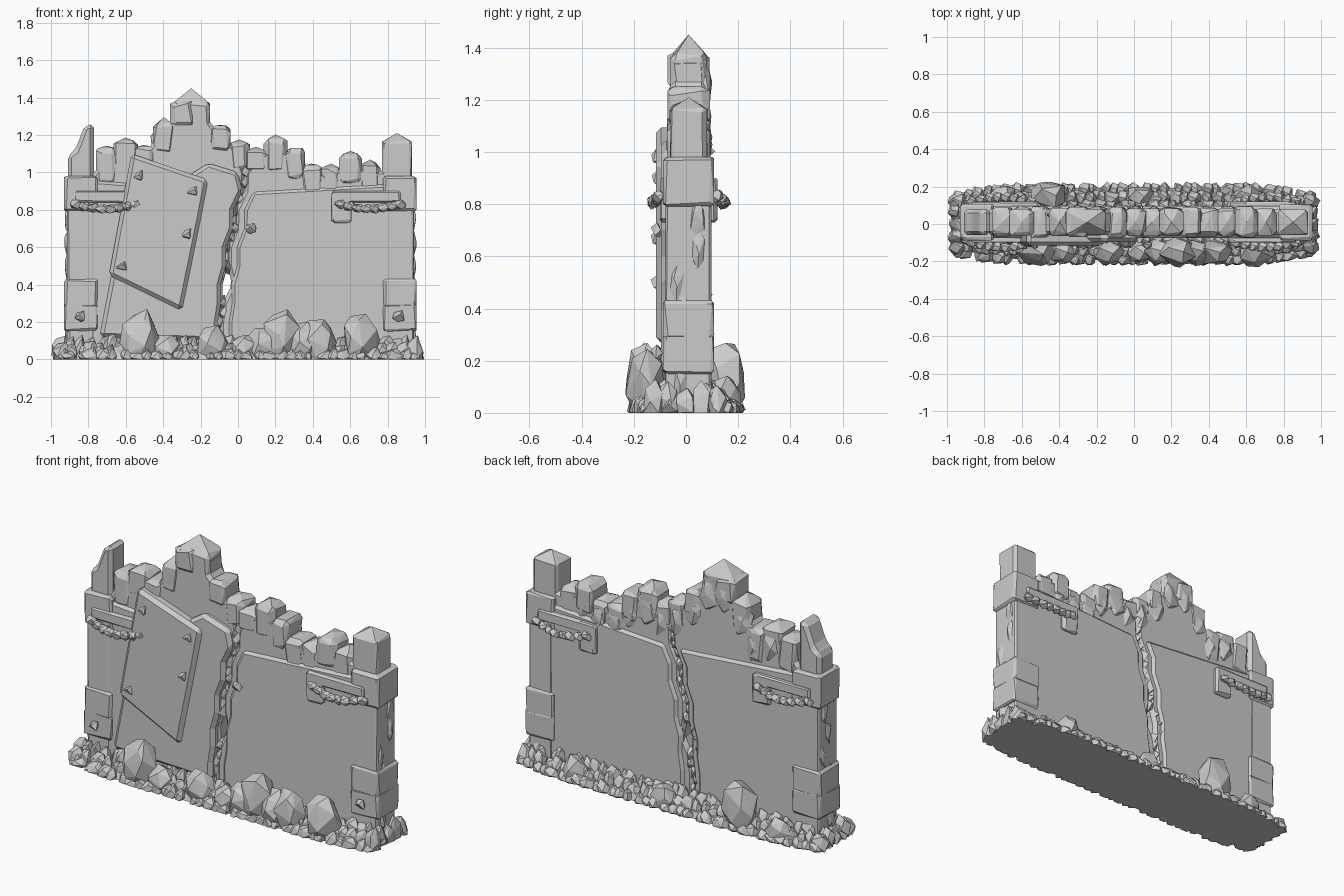
import bpy, bmesh, random
from math import pi, cos, sin
from mathutils import Vector

random.seed(11)
vary = random.uniform
FRONT, BACK = -.06, .08
MIDDLE = (FRONT + BACK) / 2

if "Cube" in bpy.data.objects:
    bpy.data.objects.remove(bpy.data.objects["Cube"], do_unlink=True)

stone = bpy.data.materials.new("grey stone")
stone.use_nodes = True
stone.diffuse_color = (.6, .6, .6, 1)
shader = stone.node_tree.nodes["Principled BSDF"]
shader.inputs["Base Color"].default_value = stone.diffuse_color


def finish(bm, name, bevel=0):
    bmesh.ops.recalc_face_normals(bm, faces=bm.faces)
    mesh = bpy.data.meshes.new(name)
    bm.to_mesh(mesh)
    bm.free()
    mesh.materials.append(stone)
    part = bpy.data.objects.new(name, mesh)
    bpy.context.collection.objects.link(part)
    if bevel:
        chipped = part.modifiers.new("chipped edges", 'BEVEL')
        chipped.width, chipped.segments = bevel, 1
        chipped.limit_method = 'ANGLE'


def hull(bm, points):
    verts = [bm.verts.new(p) for p in points]
    bmesh.ops.convex_hull(bm, input=verts)
    for vert in verts:
        if vert.is_valid and not vert.link_faces:
            bm.verts.remove(vert)


def rock(bm, centre, width, depth, height, count=14):
    """Faceted boulder, cut flat at the ground."""
    points = []
    for i in range(count):
        level = 1 - (i + i + 1) / count
        turn = i * 2.4 + vary(-.4, .4)
        ring = (1 - level * level) ** .5
        spot = Vector((cos(turn) * ring * width, sin(turn) * ring * depth, level * height))
        spot = Vector(centre) + spot * vary(.9, 1.1)
        spot.x = max(-1, min(1, spot.x))
        spot.z = max(0, spot.z)
        points.append(spot)
    hull(bm, points)


def block(bm, x, half_width, bottom, top, proud=0, chip=.02, peak=0):
    """Rough block through the wall, with chipped corners and a pointed top."""
    centre = Vector((x, MIDDLE, (bottom + top) / 2))
    half = Vector((half_width, (BACK - FRONT) / 2 + proud, (top - bottom) / 2))
    points = [Vector((x, MIDDLE, top + peak))] if peak else []
    for sx in (-1, 1):
        for sy in (-1, 1):
            for sz in (-1, 1):
                for full_axis in range(3):
                    corner = Vector((sx, sy, sz))
                    for axis in range(3):
                        cut = 0 if axis == full_axis else chip * vary(.3, 1)
                        corner[axis] *= half[axis] - cut
                    points.append(centre + corner)
    hull(bm, points)


def slab(name, outline, front, back, bevel=.02):
    """Outline in x and z, extruded through the wall thickness."""
    bm = bmesh.new()
    face = bm.faces.new([bm.verts.new((x, front, z)) for x, z in outline])
    made = bmesh.ops.extrude_face_region(bm, geom=[face])["geom"]
    moved = [item for item in made if isinstance(item, bmesh.types.BMVert)]
    bmesh.ops.translate(bm, vec=(0, back - front, 0), verts=moved)
    finish(bm, name, bevel)


def crack(z):
    return .15 * z * z - .1 + .012 * sin(30 * z)


def crack_edge(shift, top=10, gap=0):
    """Points down the crack, with an optional opening low in the wall."""
    levels = [step / 10 for step in range(top, -1, -1)]
    return [(crack(z) + shift + (gap if z == .4 else 0), z) for z in levels]


# Broken skyline, one height per stone
heights = [1, 1, 1.13, 1.17, 1.14, 1.27, 1.38, 1.37, 1.25, 1.16,
           1.12, 1.18, 1.13, 1.04, 1.03, 1.1, 1.05, 1.05, 1]
skyline = [((i - 9) / 10, height) for i, height in enumerate(heights)]
left_top = [(x, z - .04) for x, z in skyline if x <= 0]
right_top = [(x, z - .04) for x, z in reversed(skyline) if x > 0]

# Wall halves, meeting at the crack
slab("wall_core_left", [(-.9, 0)] + left_top + crack_edge(0), FRONT, BACK)
slab("wall_core_right", [(.93, 0)] + right_top + crack_edge(0, gap=.05), FRONT, BACK)

# Thicker lower facing on each side of the crack
slab("facing_left", [(-.88, 0), (-.88, .97)] + crack_edge(-.04, 9),
     FRONT - .015, BACK + .015)
slab("facing_right", [(.94, 0), (.94, .95)] + crack_edge(.045, 9),
     FRONT - .015, BACK + .015)

# Slipped panels on the front
slab("slipped_panel_lower", [(-.74, .12), (-.62, .75), (-.16, 1.05), (0, 1)]
     + crack_edge(-.01, 9)[:-1], FRONT - .035, MIDDLE)
slab("slipped_panel_upper", [(-.57, 1.1), (-.16, .96), (-.2, .75), (-.3, .26), (-.69, .45)],
     FRONT - .055, MIDDLE)

# Cap stones along the skyline, with the summit stone
bm = bmesh.new()
for x, top in skyline[2:-2]:
    block(bm, x + vary(-.01, .01), vary(.05, .065), top - vary(.12, .2), top,
          vary(0, .015), .035, vary(0, .025))
block(bm, -.25, .1, 1.2, 1.38, 0, .03, .07)
finish(bm, "cap_stones")

# Loose stones hanging high on the back
bm = bmesh.new()
for x, top in skyline[3:-3]:
    rock(bm, (x, BACK - .02, top - .12), .07, .04, .11)
finish(bm, "loose_upper_stones")

# Jagged stones lining the crack, leaving the opening clear
bm = bmesh.new()
for step in range(1, 21):
    z = step / 20
    opening = abs(z - .4) < .08
    rock(bm, (crack(z) - (.035 if opening else 0), MIDDLE, z),
         .03, vary(.08, .1), .035 if opening else .05)
finish(bm, "crack_stones")

# Tops of the end posts: a splintered one and a blunt one
slab("post_top_left", [(-.91, .9), (-.91, 1.09), (-.87, 1.12), (-.82, 1.25),
                       (-.77, 1.26), (-.77, .9)], FRONT, BACK)
bm = bmesh.new()
block(bm, .85, .08, .9, 1.17, peak=.04)
finish(bm, "post_top_right")

# End posts, bands, side chips and broken clasps
for name, side, post in (("left", -1, -.84), ("right", 1, .865)):
    bm = bmesh.new()
    block(bm, post, .075, 0, .97, .018)
    finish(bm, "post_shaft_" + name)

    bm = bmesh.new()
    for bottom, top in ((.79, .98), (.15, .3), (.28, .43)):
        block(bm, post, .09, bottom, top, .028)
    finish(bm, "post_bands_" + name)

    bm = bmesh.new()
    for step in range(1, 8):
        rock(bm, (post + side * .065, MIDDLE + vary(-.05, .05), step / 8),
             .025, .035, .08)
    finish(bm, "post_chips_" + name)

    bm = bmesh.new()
    block(bm, side * .555, .055, .73, .9, .04)
    block(bm, side * .7, .17, .84, .9, .04, .012)
    for face in (-1, 1):
        for step in range(8):
            bow = sin(step / 7 * pi)
            rock(bm, (side * (.55 + step * .045), MIDDLE + face * (.11 + .025 * bow),
                      .83 - .025 * bow), .036, .028, .027, 11)
    finish(bm, "clasps_" + name)

# Chips stuck on the front
bm = bmesh.new()
for x, z in ((-.53, .98), (-.24, .9), (-.27, .67), (-.62, .5), (.07, .7),
             (-.84, .23), (.86, .23)):
    rock(bm, (x, FRONT - .05, z), .035, .025, .035, 7)
finish(bm, "wall_chips")

# Low rubble bed with rounded ends
bm = bmesh.new()
rim = []
for step in range(40):
    turn = step * pi / 20
    c, s = cos(turn), sin(turn)
    rim.append(Vector((abs(c) ** .4 * (1 if c > 0 else -1),
                       abs(s) ** .6 * (.2 if s > 0 else -.2), 0)))
lift = Vector((0, 0, .035))
hull(bm, [p * .97 for p in rim] + [p * .9 + lift for p in rim])
finish(bm, "rubble_bed")

# Small stones in three rows on each face, lowest outside
bm = bmesh.new()
for face in (-1, 1):
    for row in range(3):
        for step in range(-17, 18):
            x = step / 18 + vary(-.02, .02)
            taper = 1 - .35 * abs(x) ** 6
            rock(bm, (x, face * taper * (.185 - row * .045), row * .02 + .01),
                 vary(.03, .06), .04, vary(.035, .06) + row * .015)
for side in (-1, 1):
    for step in range(-2, 3):
        rock(bm, (side * .94, step * .06, .02), .055, .05, vary(.07, .12))
finish(bm, "rubble_small")

# Boulders by face: position along the wall and height
boulders = {-1: ((-.52, .27), (-.38, .14), (-.14, .18), (.03, .14), (.13, .18),
                 (.23, .28), (.34, .2), (.43, .23), (.65, .26)),
            1: ((-.7, .13), (-.45, .29), (.03, .13), (.6, .14))}
bm = bmesh.new()
for face, places in boulders.items():
    for x, height in places:
        rock(bm, (x, face * .15, height * .4), .05 + height * .2,
             .04 + height * .16, height * .6, 17)
finish(bm, "rubble_boulders")
